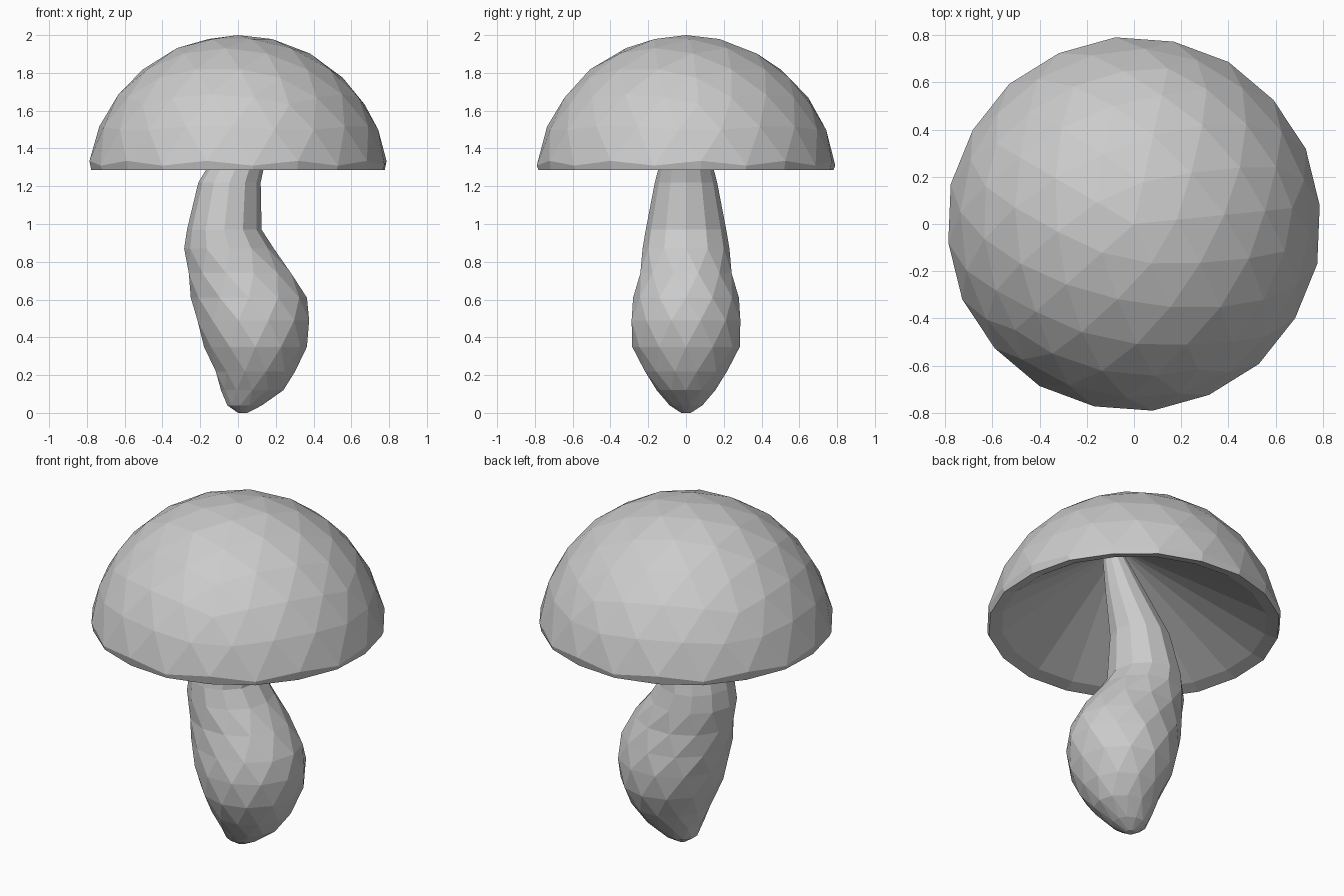
import bpy, bmesh
from math import cos, sin, pi, asin, atan2

if "Cube" in bpy.data.objects:
    bpy.data.objects.remove(bpy.data.objects["Cube"])


def finish(bm, name):
    bmesh.ops.recalc_face_normals(bm, faces=bm.faces)
    mesh = bpy.data.meshes.new(name)
    bm.to_mesh(mesh)
    bm.free()
    obj = bpy.data.objects.new(name, mesh)
    bpy.context.collection.objects.link(obj)
    return obj


def extrude_rim(bm, edges, scale, z):
    """Extend an open round rim to a new radius scale and height."""
    geom = bmesh.ops.extrude_edge_only(bm, edges=edges)["geom"]
    for v in (g for g in geom if isinstance(g, bmesh.types.BMVert)):
        v.co.x *= scale
        v.co.y *= scale
        v.co.z = z
    return [g for g in geom if isinstance(g, bmesh.types.BMEdge)]


# Cap: faceted spherical dome with a slightly zigzag lower edge
R, CENTRE, LOW = 0.802, 1.198, 0.155
bm = bmesh.new()
bmesh.ops.create_icosphere(bm, subdivisions=3, radius=1.0)
bmesh.ops.delete(bm, geom=[v for v in bm.verts if v.co.z < -0.01], context='VERTS')
for v in bm.verts:
    turn = atan2(v.co.y, v.co.x)
    lift = asin(max(-1.0, min(1.0, v.co.z)))
    low = LOW
    if lift < 0.01:
        low += 0.016 * (-1) ** round(turn / (pi / 10))
    lift = low + lift * (1 - LOW / (pi / 2))
    v.co = (R * cos(lift) * cos(turn + 0.1), R * cos(lift) * sin(turn + 0.1),
            CENTRE + R * sin(lift))

# Rolled rim and hollow cone underneath
rim = [e for e in bm.edges if e.is_boundary]
rim = extrude_rim(bm, rim, 0.988, 1.285)
rim = extrude_rim(bm, rim, 0.91, 1.305)
apex = bm.verts.new((0.10, 0, 1.72))
for e in rim:
    bm.faces.new((e.verts[0], e.verts[1], apex))
finish(bm, "cap")

# Stem: bent, swollen tube; each section is (z, left x, right x, half depth)
sections = [
    (0.00, 0.00, 0.05, 0.025), (0.04, -0.06, 0.13, 0.09),
    (0.12, -0.09, 0.24, 0.155), (0.22, -0.125, 0.31, 0.225),
    (0.35, -0.18, 0.365, 0.285), (0.49, -0.225, 0.387, 0.298),
    (0.61, -0.25, 0.365, 0.28), (0.74, -0.27, 0.29, 0.25),
    (0.87, -0.285, 0.19, 0.23), (0.97, -0.27, 0.125, 0.213),
    (1.22, -0.21, 0.12, 0.165), (1.45, -0.07, 0.17, 0.105),
    (1.70, 0.11, 0.21, 0.05),
]
SIDES = 12
bm = bmesh.new()
rings = []
for i, (z, x0, x1, depth) in enumerate(sections):
    ring = []
    for k in range(SIDES):
        # Bulb rings are staggered into triangles, upper rings run straight
        a = 2 * pi * (k + min(i, 8) / 2) / SIDES
        ring.append(bm.verts.new(((x0 + x1) / 2 + (x1 - x0) / 2 * cos(a),
                                  depth * sin(a), z)))
    rings.append(ring)
for i, (lo, hi) in enumerate(zip(rings, rings[1:])):
    for k in range(SIDES):
        n = (k + 1) % SIDES
        if i < 8:
            bm.faces.new((lo[k], lo[n], hi[k]))
            bm.faces.new((lo[n], hi[n], hi[k]))
        else:
            bm.faces.new((lo[k], lo[n], hi[n], hi[k]))
bm.faces.new(rings[0])
bm.faces.new(rings[-1])
finish(bm, "stem")
